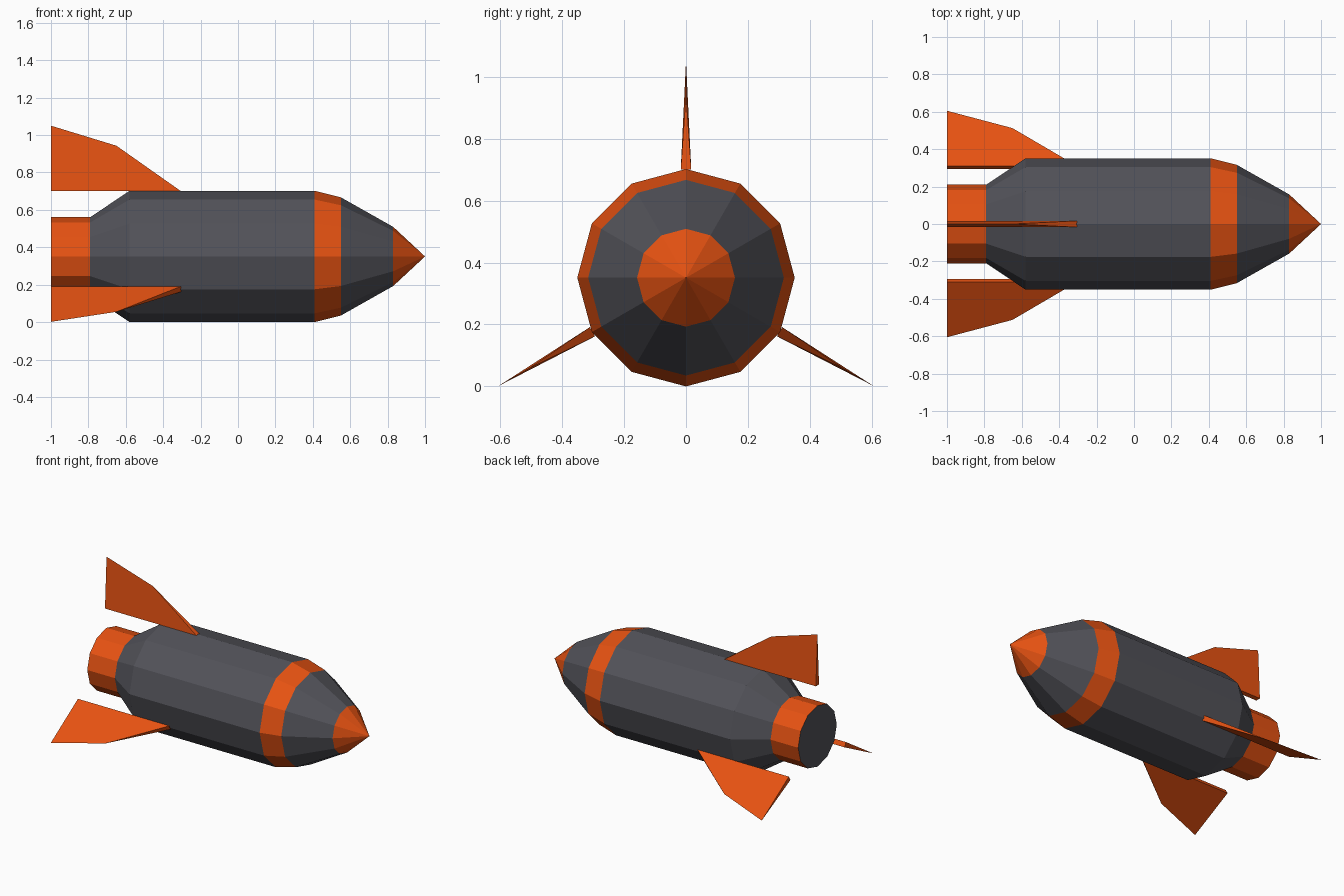
import bpy, bmesh
from math import sin, cos, tau
from mathutils import Matrix, Vector

if "Cube" in bpy.data.objects:
    bpy.data.objects.remove(bpy.data.objects["Cube"])

SIDES = 12
AXIS_Z = 0.351


def material(name, color):
    m = bpy.data.materials.new(name)
    m.diffuse_color = (*color, 1)
    m.use_nodes = True
    m.node_tree.nodes["Principled BSDF"].inputs["Base Color"].default_value = m.diffuse_color
    return m


orange = material("orange", (0.80, 0.085, 0.006))
dark = material("dark_grey", (0.085, 0.085, 0.10))


def finish(name, bm, mat):
    bmesh.ops.recalc_face_normals(bm, faces=bm.faces)
    mesh = bpy.data.meshes.new(name)
    bm.to_mesh(mesh)
    bm.free()
    mesh.materials.append(mat)
    obj = bpy.data.objects.new(name, mesh)
    bpy.context.collection.objects.link(obj)
    obj.location.z = AXIS_Z
    return obj


def lathe(name, profile, mat):
    """Revolve (x, radius) points around the rocket's long axis."""
    bm = bmesh.new()
    rings = []
    for x, r in profile:
        if r == 0:
            rings.append([bm.verts.new((x, 0, 0))] * SIDES)
        else:
            rings.append([bm.verts.new((x, r * sin(tau * i / SIDES), r * cos(tau * i / SIDES)))
                          for i in range(SIDES)])
    for a, b in zip(rings, rings[1:]):
        for i in range(SIDES):
            j = (i + 1) % SIDES
            bm.faces.new(list(dict.fromkeys((a[i], a[j], b[j], b[i]))))
    # Face everything away from the axis (shells are open)
    obj = finish(name, bm, mat)
    mesh = obj.data
    for p in mesh.polygons:
        c = p.center
        if p.normal.dot(Vector((0, c.y, c.z))) < -1e-6:
            p.flip()
    return obj


# Fuselage sections, tail to tip
lathe("nozzle", [(-1.0, 0.21), (-0.79, 0.21)], orange)
lathe("hull", [(-0.79, 0.21), (-0.58, 0.351), (0.41, 0.351)], dark)
lathe("band", [(0.41, 0.351), (0.55, 0.316)], orange)
lathe("nose", [(0.55, 0.316), (0.83, 0.158)], dark)
lathe("nose_tip", [(0.83, 0.158), (1.0, 0)], orange)

# Dark disc closing the nozzle
bm = bmesh.new()
bmesh.ops.create_circle(bm, cap_ends=True, segments=SIDES, radius=0.21,
                        matrix=Matrix.Translation((-1, 0, 0)) @ Matrix.Rotation(-tau / 4, 4, "Y"))
cap = finish("nozzle_cap", bm, dark)
if cap.data.polygons[0].normal.x > 0:
    cap.data.polygons[0].flip()

# Three wedge fins, thick at the root and sharp at the outer edge
for k in range(3):
    bm = bmesh.new()
    v = [bm.verts.new(p) for p in (
        (-1, -0.017, 0.349), (-1, 0.017, 0.349),
        (-0.305, -0.017, 0.349), (-0.305, 0.017, 0.349),
        (-1, 0, 0.699), (-0.65, 0, 0.592))]
    for f in ((0, 1, 3, 2), (0, 2, 5, 4), (1, 4, 5, 3), (0, 4, 1), (2, 3, 5)):
        bm.faces.new([v[i] for i in f])
    bm.transform(Matrix.Rotation(k * tau / 3, 4, "X"))
    finish(f"fin_{k + 1}", bm, orange)
